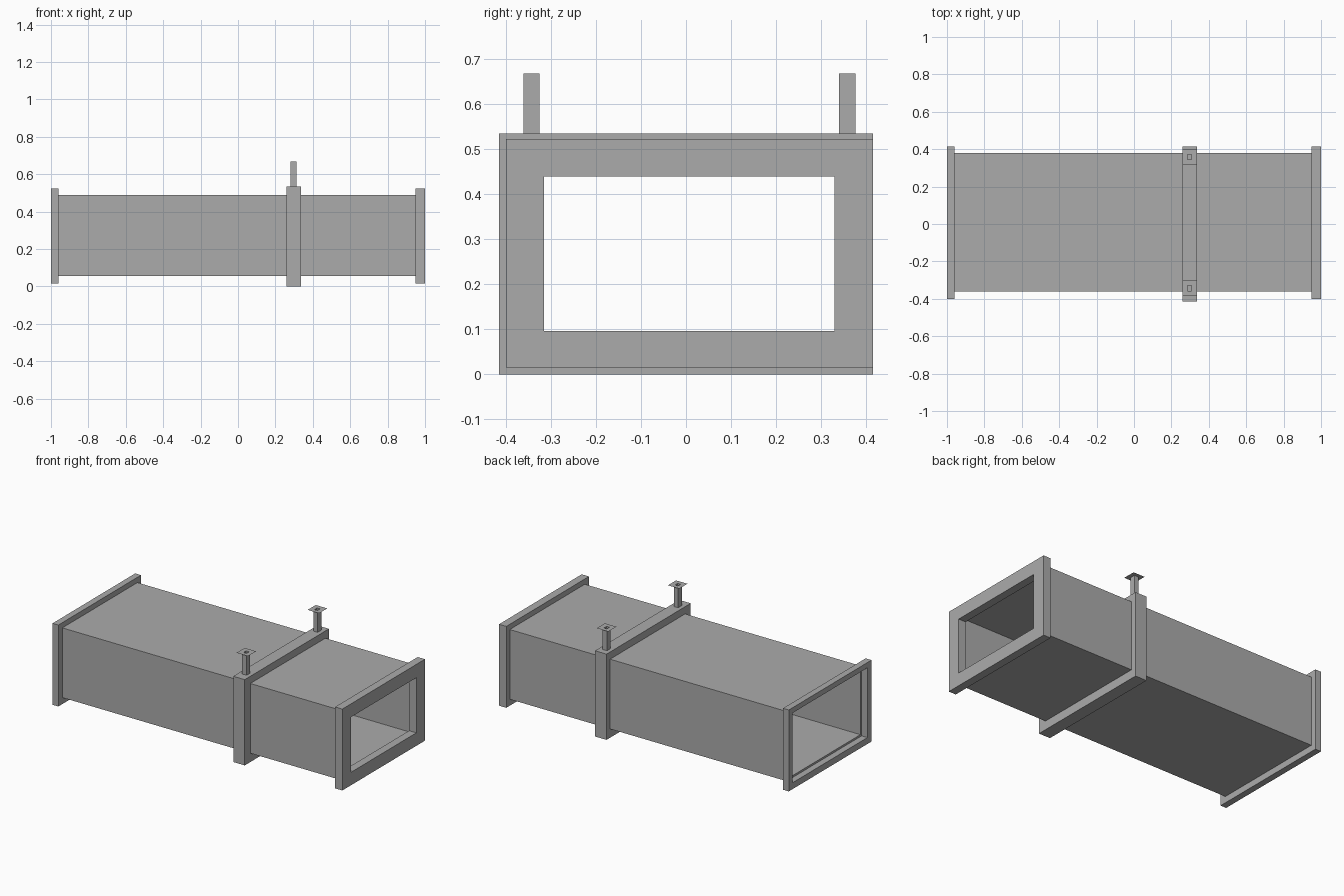
import bpy
import bmesh

cube = bpy.data.objects.get("Cube")
if cube:
    bpy.data.objects.remove(cube, do_unlink=True)

# Single galvanised metal colour
metal = bpy.data.materials.new("galvanised grey")
metal.use_nodes = True
grey = (0.41, 0.41, 0.41, 1)
metal.diffuse_color = grey
metal.node_tree.nodes["Principled BSDF"].inputs["Base Color"].default_value = grey


def finish(name, bm):
    mesh = bpy.data.meshes.new(name)
    bm.to_mesh(mesh)
    bm.free()
    mesh.materials.append(metal)
    obj = bpy.data.objects.new(name, mesh)
    bpy.context.collection.objects.link(obj)
    return obj


def corners(rect):
    a0, a1, b0, b1 = rect
    return [(a0, b0), (a1, b0), (a1, b1), (a0, b1)]


def inset(rect, d):
    return (rect[0] + d, rect[1] - d, rect[2] + d, rect[3] - d)


def frame(name, outer, inner, start, end, axis="x"):
    """Rectangular tube swept along an axis; equal ends give a flat ring."""
    bm = bmesh.new()

    def loop(rect, t):
        return [bm.verts.new((t, a, b) if axis == "x" else (a, b, t))
                for a, b in corners(rect)]

    o0, i0 = loop(outer, start), loop(inner, start)
    strips = [(i0, o0)]
    if end > start:
        o1, i1 = loop(outer, end), loop(inner, end)
        strips += [(o0, o1), (o1, i1), (i1, i0)]
    for p, q in strips:
        for k in range(4):
            n = (k + 1) % 4
            bm.faces.new((p[k], p[n], q[n], q[k]))
    if end > start:
        bmesh.ops.recalc_face_normals(bm, faces=bm.faces)
    return finish(name, bm)


# Cross-sections as (y0, y1, z0, z1)
duct = (-0.36, 0.38, 0.055, 0.49)
flange = (-0.40, 0.415, 0.015, 0.523)
opening = (-0.315, 0.33, 0.096, 0.44)
collar = (-0.415, 0.415, 0.0, 0.535)

# Duct body, end flanges and the collar around it
frame("duct_body", duct, inset(duct, 0.012), -0.96, 0.95)
frame("left_end_flange", flange, opening, 0.95, 1.0)
frame("right_end_flange", flange, duct, -1.0, -0.96)
frame("support_collar", collar, duct, 0.258, 0.337)

# Hollow hanger posts with thin top plates
for side, y in (("front", -0.343), ("back", 0.358)):
    post = (0.282, 0.312, y - 0.018, y + 0.018)
    plate = (0.258, 0.337, y - 0.04, y + 0.04)
    frame(side + "_hanger_post", post, inset(post, 0.004), 0.535, 0.668, "z")
    frame(side + "_hanger_plate", plate, inset(post, 0.004), 0.669, 0.669, "z")
